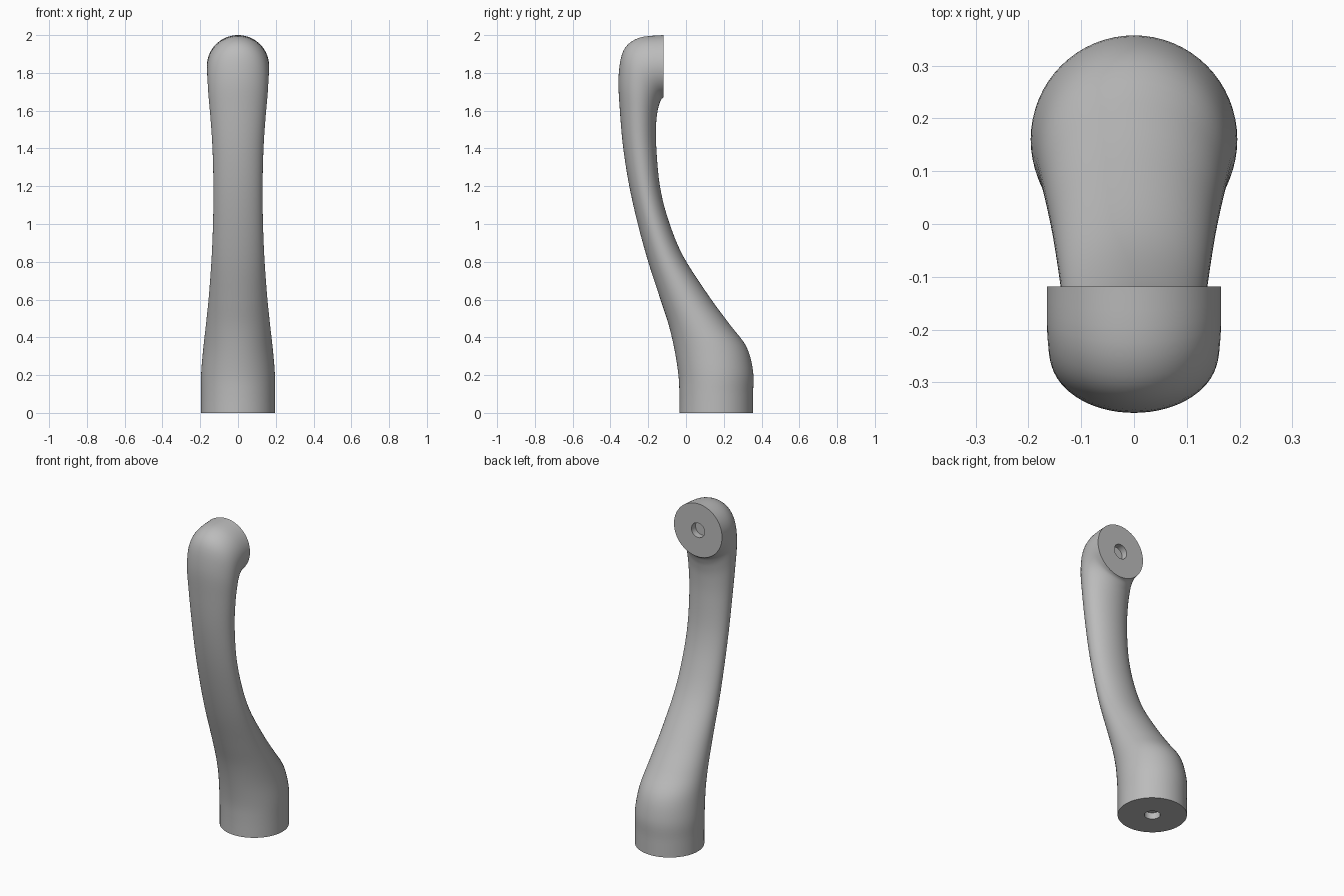
import bpy
import bmesh
import math
from mathutils import Vector

default_cube = bpy.data.objects.get("Cube")
if default_cube:
    bpy.data.objects.remove(default_cube, do_unlink=True)

SIDES = 64
STEPS = 5
HOLE_RADIUS = 0.045
HOLE_DEPTH = 0.04

# Cross-sections up the handle: front y, front z, back y, back z, half width
STATIONS = [
    (-.035, 0, .355, 0, .195),
    (-.035, .1, .355, .1, .195),
    (-.04, .2, .355, .22, .195),
    (-.06, .33, .32, .35, .184),
    (-.09, .46, .23, .47, .17),
    (-.135, .6, .12, .62, .155),
    (-.2, .8, -.015, .83, .14),
    (-.255, 1, -.093, 1.02, .132),
    (-.3, 1.2, -.138, 1.2, .13),
    (-.332, 1.4, -.157, 1.4, .135),
    (-.35, 1.6, -.158, 1.53, .146),
    (-.357, 1.78, -.15, 1.6, .157),
    (-.33, 1.92, -.141, 1.635, .162),
    (-.25, 1.985, -.131, 1.66, .165),
    (-.118, 2, -.118, 1.67, .165),
]


def smooth_path(points, steps):
    """Catmull-Rom interpolation through the given tuples."""
    points = [Vector(p) for p in points]
    result = []
    for i in range(len(points) - 1):
        a, b = points[max(i - 1, 0)], points[i]
        c, d = points[i + 1], points[min(i + 2, len(points) - 1)]
        for step in range(steps):
            t = step / steps
            result.append(b + (c - a) * t / 2
                          + (a * 2 - b * 5 + c * 4 - d) * t ** 2 / 2
                          + (b * 3 - a - c * 3 + d) * t ** 3 / 2)
    return result + [points[-1]]


def add_ring(bm, centre, side, across):
    """Ellipse of vertices spanned by two half axes."""
    angles = [math.tau * i / SIDES for i in range(SIDES)]
    return [bm.verts.new(centre + side * math.cos(a) + across * math.sin(a))
            for a in angles]


def bridge(bm, lower, upper):
    for i in range(SIDES):
        j = (i + 1) % SIDES
        bm.faces.new((lower[i], lower[j], upper[j], upper[i]))


def add_socket(bm, rim, inward):
    """Flat end face with a shallow round hole in its middle."""
    centre = sum((v.co for v in rim), Vector()) / SIDES
    radii = [(v.co - centre).normalized() * HOLE_RADIUS for v in rim]
    mouth = [bm.verts.new(centre + r) for r in radii]
    floor = [bm.verts.new(centre + r + inward * HOLE_DEPTH) for r in radii]
    bridge(bm, rim, mouth)
    bridge(bm, mouth, floor)
    bm.faces.new(floor)


# Grey finish
grey = bpy.data.materials.new("plain grey")
grey.use_nodes = True
colour = (0.5, 0.5, 0.5, 1)
grey.diffuse_color = colour
grey.node_tree.nodes["Principled BSDF"].inputs["Base Color"].default_value = colour

# Curved body lofted through the cross-sections
bm = bmesh.new()
rings = []
for front_y, front_z, back_y, back_z, half_width in smooth_path(STATIONS, STEPS):
    front = Vector((0, front_y, front_z))
    back = Vector((0, back_y, back_z))
    rings.append(add_ring(bm, (front + back) / 2,
                          Vector((half_width, 0, 0)), (back - front) / 2))
for lower, upper in zip(rings, rings[1:]):
    bridge(bm, lower, upper)

# Mounting ends: base faces down, head faces back
add_socket(bm, rings[0], Vector((0, 0, 1)))
add_socket(bm, rings[-1], Vector((0, -1, 0)))
bmesh.ops.recalc_face_normals(bm, faces=bm.faces)

mesh = bpy.data.meshes.new("curved_handle")
bm.to_mesh(mesh)
bm.free()
mesh.materials.append(grey)
handle = bpy.data.objects.new("curved_handle", mesh)
bpy.context.collection.objects.link(handle)

bpy.ops.object.select_all(action="DESELECT")
handle.select_set(True)
bpy.context.view_layer.objects.active = handle
bpy.ops.object.shade_smooth_by_angle(angle=math.radians(35))
